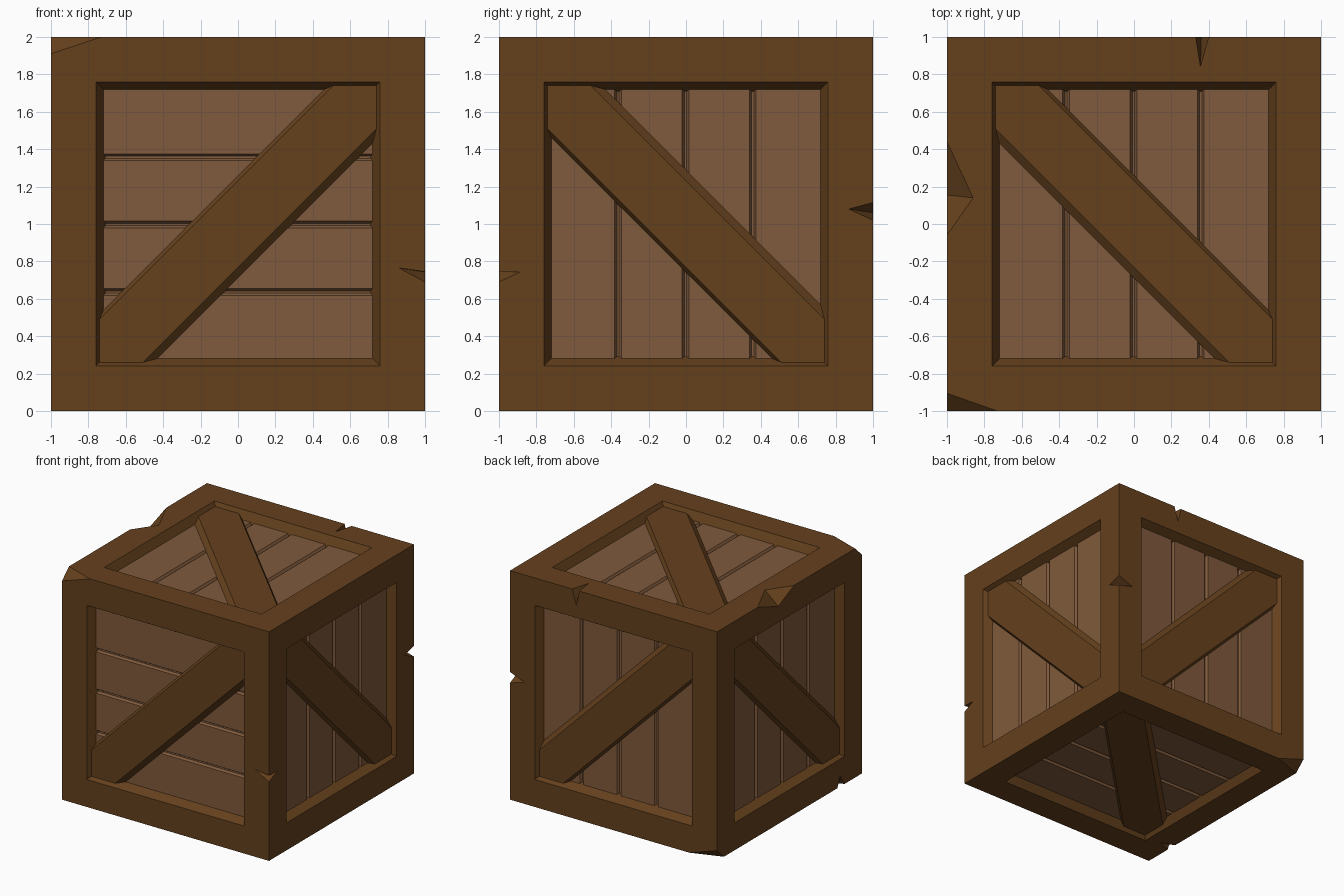
import bpy, bmesh
from mathutils import Vector as V

if "Cube" in bpy.data.objects:
    bpy.data.objects.remove(bpy.data.objects["Cube"])

DEPTH = 0.07      # recess of the planked panels below the frame


def material(name, rgb):
    m = bpy.data.materials.new(name)
    m.diffuse_color = (*rgb, 1)
    m.use_nodes = True
    m.node_tree.nodes["Principled BSDF"].inputs["Base Color"].default_value = m.diffuse_color
    return m


def finish(bm, name, mat=None):
    bmesh.ops.recalc_face_normals(bm, faces=bm.faces)
    me = bpy.data.meshes.new(name)
    bm.to_mesh(me)
    bm.free()
    ob = bpy.data.objects.new(name, me)
    bpy.context.collection.objects.link(ob)
    if mat:
        me.materials.append(mat)
    return ob


def hull(bm, pts):
    """Add one convex solid around the points."""
    t = bmesh.new()
    for p in pts:
        t.verts.new(p)
    bmesh.ops.convex_hull(t, input=t.verts)
    bmesh.ops.dissolve_limit(t, angle_limit=0.01, verts=t.verts, edges=t.edges)
    bmesh.ops.recalc_face_normals(t, faces=t.faces)
    me = bpy.data.meshes.new("temp")
    t.to_mesh(me)
    t.free()
    bm.from_mesh(me)
    bpy.data.meshes.remove(me)


frame_mat = material("dark_wood", (0.13, 0.052, 0.012))
plank_mat = material("light_wood", (0.215, 0.102, 0.045))

# Each side: u axis (across planks), v axis (along planks), outward normal,
# and which long edge of the brace has the wider chamfer
X, Y, Z = V((1, 0, 0)), V((0, 1, 0)), V((0, 0, 1))
SIDES = {
    "front": (Z, -X, -Y, -1), "right": (Y, Z, X, 1), "top": (X, Y, Z, -1),
    "back": (X, Z, Y, 1), "left": (-Y, Z, -X, 1), "bottom": (-Y, X, -Z, -1),
}


def place(side, u, v, w):
    a, b, n, _ = SIDES[side]
    return a * u + b * v + n * w + Z


def square(side, r, w):
    return [place(side, u, v, w) for u, v in ((-r, -r), (r, -r), (r, r), (-r, r))]


# Cutter: sloped pockets in all six sides
cut = bmesh.new()
for s in SIDES:
    slope = 0.04 / DEPTH
    hull(cut, square(s, 0.76 + 0.1 * slope, 1.1) + square(s, 0.76 - 0.1 * slope, 0.9))

# Cutter: splintered notches on edges (two edge points, then one point per face)
NOTCHES = [
    ((-1, .44, 2), (-1, -.06, 2), (-.86, .14, 2), (-1, .155, 1.9)),
    ((.33, 1, 2), (.40, 1, 2), (.355, .84, 2), (.36, 1, 1.87)),
    ((1, -1, .745), (1, -1, .69), (.86, -1, .765), (1, -.89, .742)),
    ((1, 1, 1.115), (1, 1, 1.02), (1, .87, 1.08), (.86, 1, 1.06)),
    ((-1, -.66, 0), (-1, -.76, 0), (-.88, -.71, 0), (-1, -.7, .09)),
]
for notch in NOTCHES:
    a, b, c, d = map(V, notch)
    m = (c + d) / 2
    hull(cut, [m + (p - m) * 1.4 for p in (a, b, c, d)])

# Cutter: broken corners
for sx, sy, z, dz in ((-1, -1, 2, -.09), (-1, 1, 0, .09)):
    p = [V((sx + .27, sy, z)), V((sx, sy * .905, z)), V((sx, sy, z + dz))]
    m = sum(p, V()) / 3
    hull(cut, [m + (q - m) * 1.5 for q in p + [V((sx, sy, z))]])
cutter = finish(cut, "cutter")

# Frame
bm = bmesh.new()
bmesh.ops.create_cube(bm, size=2)
bmesh.ops.translate(bm, verts=bm.verts, vec=Z)
frame = finish(bm, "crate_frame", frame_mat)
mod = frame.modifiers.new("cut", 'BOOLEAN')
mod.operation, mod.solver, mod.object = 'DIFFERENCE', 'EXACT', cutter
bpy.context.view_layer.objects.active = frame
bpy.ops.object.modifier_apply(modifier="cut")
bpy.data.objects.remove(cutter)


def band(lo, hi, r=0.74):
    """Square of half size r clipped to lo < u + v < hi."""
    return [(-r, r), (hi - r, r), (r, hi - r), (r, -r), (r + lo, -r), (-r, r + lo)]


for s, (_, _, _, wide) in SIDES.items():
    # Grooved planks
    top = 1 - DEPTH
    prof = [(-0.72, top)]
    for k in (-1, 0, 1):
        g = 0.36 * k - 0.003
        prof += [(g - .018, top), (g - .006, top - .02), (g + .006, top - .02), (g + .018, top)]
    prof += [(0.72, top), (0.72, 0.905), (-0.72, 0.905)]
    bm = bmesh.new()
    face = bm.faces.new([bm.verts.new(place(s, u, -0.72, w)) for u, w in prof])
    ext = bmesh.ops.extrude_face_region(bm, geom=[face], use_keep_orig=True)
    bmesh.ops.translate(bm, vec=SIDES[s][1] * 1.44,
                        verts=[e for e in ext["geom"] if isinstance(e, bmesh.types.BMVert)])
    finish(bm, s + "_planks", plank_mat)

    # Diagonal brace with chamfered long edges
    lo, hi = (-.26, .29) if wide > 0 else (-.29, .26)
    bm = bmesh.new()
    hull(bm, [place(s, u, v, 1 - DEPTH / 2) for u, v in band(-.23, .23)]
         + [place(s, u, v, top - .002) for u, v in band(lo, hi)])
    finish(bm, s + "_brace", frame_mat)
